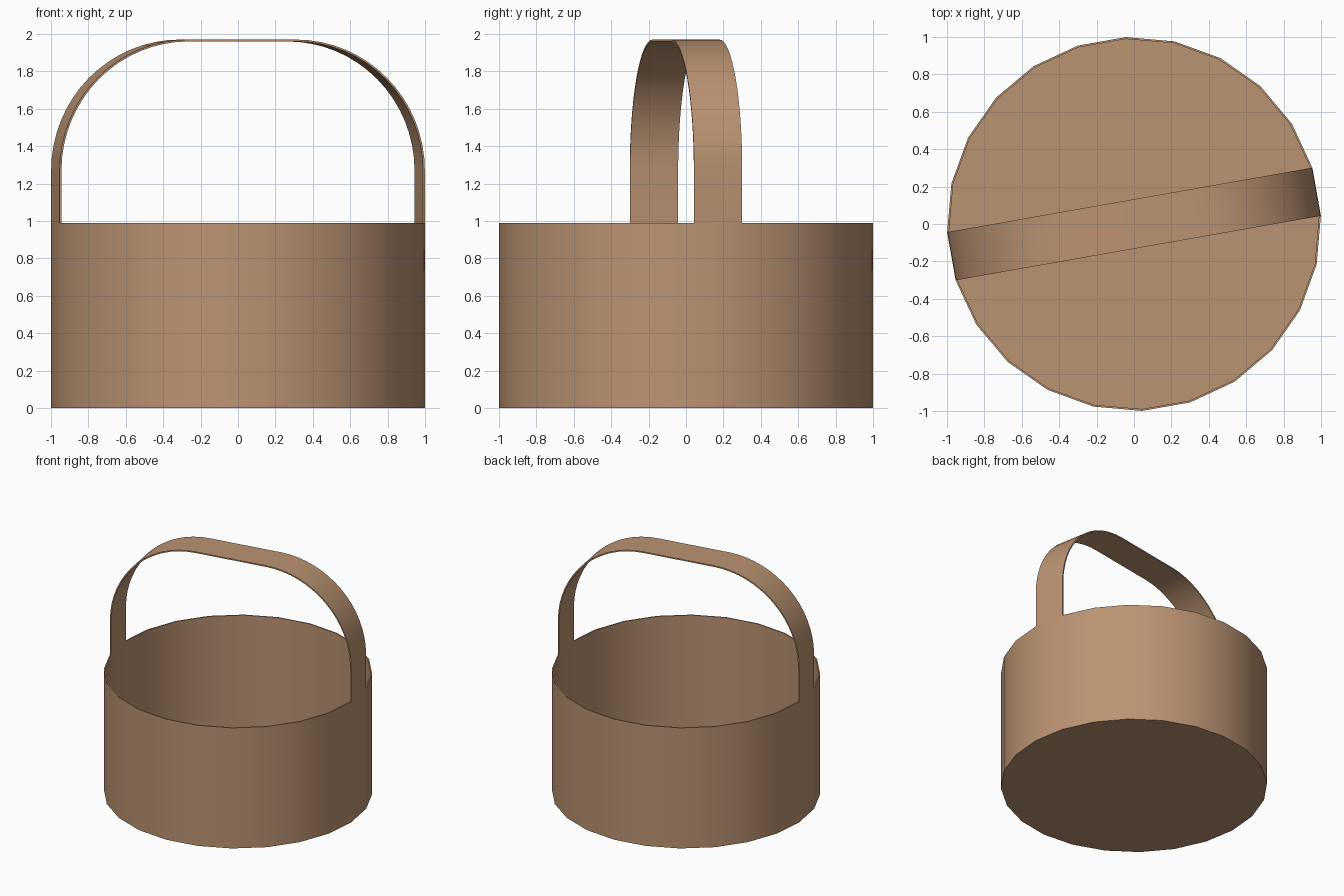
import bpy, bmesh, math

if "Cube" in bpy.data.objects:
    bpy.data.objects.remove(bpy.data.objects["Cube"])

SIDES = 24
TURN = math.radians(10)            # the handle is turned 10 degrees
HALF = math.pi / SIDES             # handle sits on one side of the polygon
RIM, TOP, THICK = 0.99, 1.97, 0.01
APOTHEM = math.cos(HALF)

tan = bpy.data.materials.new("tan")
tan.diffuse_color = (0.50, 0.295, 0.17, 1)
tan.use_nodes = True
tan.node_tree.nodes["Principled BSDF"].inputs["Base Color"].default_value = tan.diffuse_color


def finish(bm, name):
    bmesh.ops.recalc_face_normals(bm, faces=bm.faces)
    mesh = bpy.data.meshes.new(name)
    bm.to_mesh(mesh)
    bm.free()
    mesh.materials.append(tan)
    ob = bpy.data.objects.new(name, mesh)
    bpy.context.collection.objects.link(ob)
    bpy.ops.object.select_all(action='DESELECT')
    ob.select_set(True)
    bpy.context.view_layer.objects.active = ob
    bpy.ops.object.shade_smooth_by_angle(angle=math.radians(30))
    return ob


# Basket: thin-walled cup with a 24-sided outline
bm = bmesh.new()
rings = []
for r, z in [(1, 0), (1, RIM), (1 - THICK, RIM), (1 - THICK, THICK)]:
    rings.append([bm.verts.new((r * math.cos(a), r * math.sin(a), z))
                  for a in (TURN + HALF * (2 * i + 1) for i in range(SIDES))])
for lo, hi in zip(rings, rings[1:]):
    for i in range(SIDES):
        j = (i + 1) % SIDES
        bm.faces.new((lo[i], lo[j], hi[j], hi[i]))
bm.faces.new(rings[0])
bm.faces.new(rings[-1])
finish(bm, "basket")

# Handle: flat strap with two rounded shoulders, as wide as one basket side
R, STEPS = 0.70, 16


def arch(inset):
    """Outline of the strap, from right leg to left leg."""
    cx, cz, r = APOTHEM - R, TOP - R, R - inset
    right = [(cx + r, RIM)]
    for i in range(STEPS + 1):
        a = math.pi / 2 * i / STEPS
        right.append((cx + r * math.cos(a), cz + r * math.sin(a)))
    return right + [(-x, z) for x, z in reversed(right)]


bm = bmesh.new()
w = math.sin(HALF)
loops = []
for (xo, zo), (xi, zi) in zip(arch(0), arch(THICK)):
    loops.append([bm.verts.new(p) for p in
                  ((xo, -w, zo), (xo, w, zo), (xi, w, zi), (xi, -w, zi))])
for a, b in zip(loops, loops[1:]):
    for i in range(4):
        j = (i + 1) % 4
        bm.faces.new((a[i], a[j], b[j], b[i]))
bm.faces.new(loops[0])
bm.faces.new(loops[-1])
handle = finish(bm, "handle")
handle.rotation_euler.z = TURN
